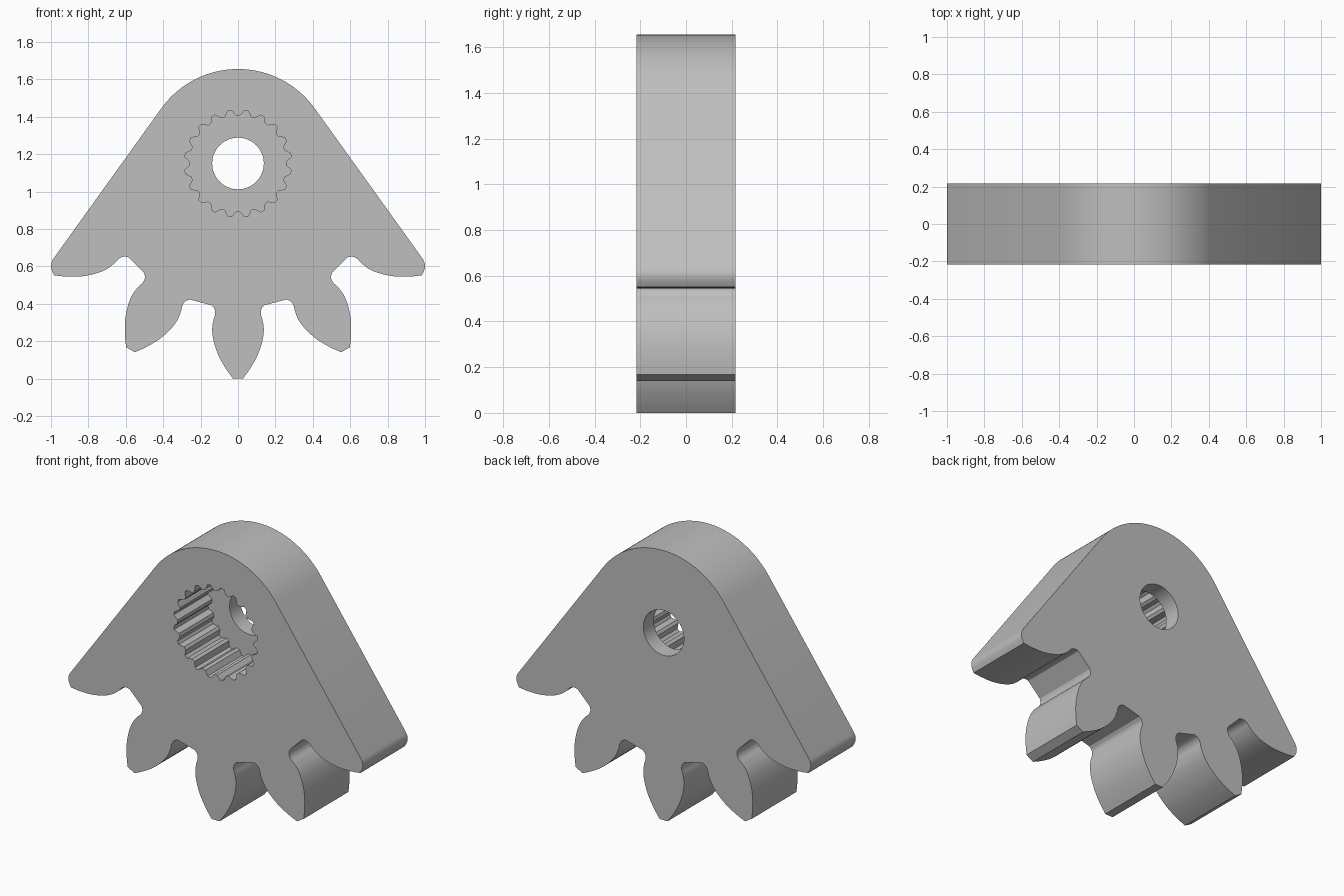
import bpy, bmesh
from math import sin, cos, radians, pi
from mathutils import Vector

cube = bpy.data.objects.get("Cube")
if cube:
    bpy.data.objects.remove(cube, do_unlink=True)

HUB_Z = 1.15        # height of the gear axis
HALF = 0.217        # half of the thickness
FLOOR_Y = 0.115     # bottom of the splined socket

grey = bpy.data.materials.new("plain_grey")
grey.use_nodes = True
COLOUR = (0.52, 0.52, 0.52, 1)
grey.diffuse_color = COLOUR
grey.node_tree.nodes["Principled BSDF"].inputs["Base Color"].default_value = COLOUR


def prism(name, outline, y0, y1):
    """Extrude an x-z outline from y0 to y1."""
    bm = bmesh.new()
    face = bm.faces.new([bm.verts.new((x, y0, z)) for x, z in outline])
    extruded = bmesh.ops.extrude_face_region(bm, geom=[face])["geom"]
    verts = [v for v in extruded if isinstance(v, bmesh.types.BMVert)]
    bmesh.ops.translate(bm, verts=verts, vec=(0, y1 - y0, 0))
    bmesh.ops.recalc_face_normals(bm, faces=bm.faces)
    mesh = bpy.data.meshes.new(name)
    bm.to_mesh(mesh)
    bm.free()
    mesh.materials.append(grey)
    obj = bpy.data.objects.new(name, mesh)
    bpy.context.collection.objects.link(obj)
    return obj


def smooth_path(points, steps=4):
    """Catmull-Rom curve through the points."""
    p = [Vector(q) for q in points]
    p = [2 * p[0] - p[1]] + p + [2 * p[-1] - p[-2]]
    path = []
    for a, b, c, d in zip(p, p[1:], p[2:], p[3:]):
        for i in range(steps):
            t = i / steps
            path.append(b + 0.5 * t * (c - a + t * (2 * a - 5 * b + 4 * c - d
                                                    + t * (3 * (b - c) + d - a))))
    return path + [p[-2]]


def polar(radius, angle):
    return (radius * cos(angle), HUB_Z + radius * sin(angle))


# One tooth flank from tip to root: offset from the tooth centre line, height
flank = smooth_path([(0.027, 0), (0.066, 0.055), (0.105, 0.125), (0.13, 0.2),
                     (0.138, 0.26), (0.132, 0.31), (0.122, 0.345),
                     (0.126, 0.373), (0.142, 0.392)])


def tooth_side(degrees, side):
    """Flank turned about the hub; the far side runs tip to root."""
    a = radians(degrees)
    pts = []
    for w, h in flank:
        x, r = side * w, HUB_Z - h
        pts.append((x * cos(a) + r * sin(a), HUB_Z - r * cos(a) + x * sin(a)))
    return pts if side > 0 else pts[::-1]


# Right half of the sector outline, from the middle tooth up to the crown
half = tooth_side(0, 1) + tooth_side(30, -1) + tooth_side(30, 1) + tooth_side(60, -1)
half += [(0.993, 0.572), (0.998, 0.585), (1.0, 0.6), (0.998, 0.619), (0.99, 0.637)]
TANGENT = radians(35.7)
ARC_STEPS = 24
half += [polar(0.505, TANGENT + (pi / 2 - TANGENT) * i / ARC_STEPS)
         for i in range(ARC_STEPS)]
outline = half + [(0, HUB_Z + 0.505)] + [(-x, z) for x, z in reversed(half)]
sector = prism("gear_sector", outline, -HALF, HALF)

# Splined socket in the front, twenty grooves
spline = []
for k in range(20):
    centre = 18 * k + 9
    for offset, radius in ((-6.8, 0.258), (-2, 0.286), (2, 0.286), (6.8, 0.258)):
        spline.append(polar(radius, radians(centre + offset)))
socket = prism("socket_cutter", spline, -HALF - 0.1, FLOOR_Y)

# Round screw hole through the socket floor
circle = [polar(0.138, 2 * pi * i / 64) for i in range(64)]
hole = prism("screw_hole_cutter", circle, -0.05, HALF + 0.1)

bpy.context.view_layer.objects.active = sector
for cutter in (socket, hole):
    cutter.hide_render = True
    mod = sector.modifiers.new("cut", "BOOLEAN")
    mod.operation = "DIFFERENCE"
    mod.solver = "EXACT"
    mod.object = cutter
    bpy.ops.object.modifier_apply(modifier=mod.name)
    bpy.data.objects.remove(cutter, do_unlink=True)

# Smooth curved walls, crisp rims
bpy.ops.object.select_all(action="DESELECT")
sector.select_set(True)
bpy.ops.object.shade_smooth_by_angle(angle=radians(25))
